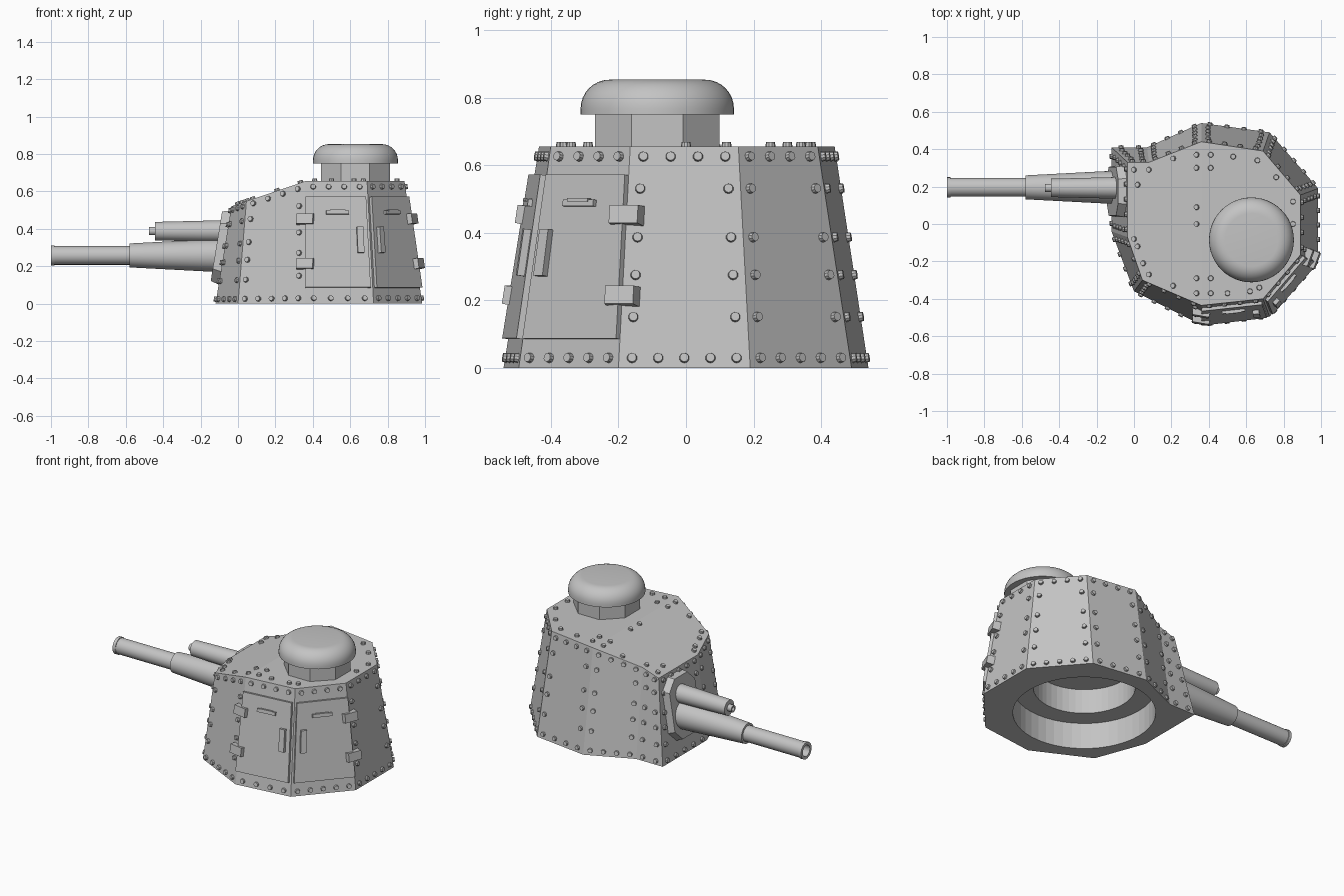
import bpy, bmesh, math
from mathutils import Vector, Matrix

cube = bpy.data.objects.get("Cube")
if cube:
    bpy.data.objects.remove(cube, do_unlink=True)

steel = bpy.data.materials.new("bare_grey_steel")
steel.use_nodes = True
GREY = (0.55, 0.55, 0.55, 1)
steel.diffuse_color = GREY
steel.node_tree.nodes["Principled BSDF"].inputs["Base Color"].default_value = GREY


def finish(name, bm, smooth=False):
    bmesh.ops.recalc_face_normals(bm, faces=bm.faces)
    mesh = bpy.data.meshes.new(name)
    bm.to_mesh(mesh)
    bm.free()
    mesh.materials.append(steel)
    ob = bpy.data.objects.new(name, mesh)
    bpy.context.collection.objects.link(ob)
    if smooth:
        bpy.ops.object.select_all(action='DESELECT')
        ob.select_set(True)
        bpy.context.view_layer.objects.active = ob
        bpy.ops.object.shade_smooth_by_angle(angle=math.radians(35))
    return ob


def lathe(name, profile, matrix, steps=40, smooth=True):
    """Revolve (radius, height) points round the local z axis."""
    bm = bmesh.new()
    vs = [bm.verts.new((r, 0, h)) for r, h in profile]
    for a, b in zip(vs, vs[1:]):
        bm.edges.new((a, b))
    bmesh.ops.spin(bm, geom=bm.verts[:] + bm.edges[:], axis=(0, 0, 1),
                   cent=(0, 0, 0), angle=math.tau, steps=steps)
    bmesh.ops.remove_doubles(bm, verts=bm.verts, dist=1e-4)
    bm.transform(matrix)
    return finish(name, bm, smooth)


def slab(name, outline, normal, thick, sink=0.01, taper=1.0):
    """Plate standing out from an outline along a normal."""
    bm = bmesh.new()
    mid = sum(outline, Vector()) / len(outline)
    low = [bm.verts.new(p - normal * sink) for p in outline]
    high = [bm.verts.new(mid + (p - mid) * taper + normal * thick) for p in outline]
    bm.faces.new(low)
    bm.faces.new(high)
    for i in range(len(low)):
        j = (i + 1) % len(low)
        bm.faces.new((low[i], low[j], high[j], high[i]))
    return finish(name, bm)


# Armoured hull: ten leaning walls, roof sloping down towards the gun
def roof_z(x):
    return 0.655 - 0.34 * max(0, 0.36 - x)


BASE = [(-.12, -.04), (0, -.36), (.36, -.54), (.725, -.495), (.985, -.2),
        (.985, .19), (.725, .49), (.36, .54), (.07, .41), (-.12, .41)]
ROOF = [(-.035, -.07), (.045, -.30), (.36, -.435), (.69, -.40), (.89, -.165),
        (.89, .155), (.69, .39), (.36, .44), (.08, .33), (-.035, .33)]
base = [Vector((x, y, 0)) for x, y in BASE]
roof = [Vector((x, y, roof_z(x))) for x, y in ROOF]
N = len(base)

bm = bmesh.new()
lo = [bm.verts.new(p) for p in base]
hi = [bm.verts.new(p) for p in roof]
bm.faces.new(lo[::-1])
bm.faces.new(hi[2:8])
bm.faces.new(hi[:3] + hi[7:])
for i in range(N):
    j = (i + 1) % N
    bm.faces.new((lo[i], lo[j], hi[j], hi[i]))
hull = finish("hull", bm)

# Stepped round opening in the underside
for radius, top in ((0.42, 0.17), (0.30, 0.33)):
    cutter = lathe("ring_cutter", [(0, -.1), (radius, -.1), (radius, top), (0, top)],
                   Matrix.Translation((0.39, 0.01, 0)), 48, False)
    cutter.hide_render = True
    mod = hull.modifiers.new("opening", 'BOOLEAN')
    mod.operation = 'DIFFERENCE'
    mod.solver = 'EXACT'
    mod.object = cutter
    bpy.context.view_layer.objects.active = hull
    bpy.ops.object.modifier_apply(modifier=mod.name)
    bpy.data.objects.remove(cutter, do_unlink=True)


def wall(i, u, v):
    j = (i + 1) % N
    return base[i].lerp(base[j], u).lerp(roof[i].lerp(roof[j], u), v)


def wall_normal(i):
    j = (i + 1) % N
    return (roof[j] - base[i]).cross(roof[i] - base[j]).normalized()


def patch(i, u0, u1, v0, v1):
    return [wall(i, u, v) for u, v in ((u0, v0), (u1, v0), (u1, v1), (u0, v1))]


# Rivets along wall edges and roof seams
rivets = bmesh.new()


def rivet(p, n):
    m = Matrix.Translation(p + n * 0.004) @ n.to_track_quat('Z', 'Y').to_matrix().to_4x4()
    bmesh.ops.create_cone(rivets, cap_ends=True, segments=10, radius1=0.016,
                          radius2=0.013, depth=0.018, matrix=m)


DOORS = (2, 3)
for i in range(N):
    n = wall_normal(i)
    for v in (0.045, 0.955):
        length = (wall(i, 1, v) - wall(i, 0, v)).length
        count = max(2, round(length / 0.085))
        for k in range(count):
            rivet(wall(i, (k + 0.5) / count, v), n)
    if i in DOORS:
        continue
    for v in (0.23, 0.42, 0.59, 0.81):
        inset = 0.036 / (wall(i, 1, v) - wall(i, 0, v)).length
        rivet(wall(i, inset, v), n)
        rivet(wall(i, 1 - inset, v), n)

up = Vector((0, 0, 1))
slope = Vector((-0.34, 0, 1)).normalized()
for x, n in ((0.335, slope), (0.41, up)):
    for y in (-.37, -.29, .30, .37):
        rivet(Vector((x, y, roof_z(x))), n)
for x, y in ((.335, 0), (.335, .09), (0, -.08), (.02, -.12), (.05, -.21), (.08, -.27),
             (.21, -.33), (0, .29), (.08, .29), (.02, .21), (.21, .35)):
    rivet(Vector((x, y, roof_z(x))), slope)
for x, y in ((.5, -.37), (.62, -.36), (.67, -.34), (.53, .36), (.66, .34),
             (.76, .25), (.85, .12), (.85, 0)):
    rivet(Vector((x, y, roof_z(x))), up)
finish("rivets", rivets, True)

# Two side doors with vision slits, upright bars and hinges
for i, flip in ((2, False), (3, True)):
    n = wall_normal(i)

    def span(a, b):
        return (1 - b, 1 - a) if flip else (a, b)

    side = "second" if flip else "first"
    slab(side + "_door", patch(i, *span(0.0, 0.965), 0.13, 0.87), n, 0.018)
    slab(side + "_visor", patch(i, *span(.32, .68), .725, .755), n, 0.032)
    slab(side + "_visor_hood", patch(i, *span(.38, .62), .745, .76), n, 0.036)
    slab(side + "_door_bar", patch(i, *span(.79, .89), .41, .62), n, 0.04)
    edge = i + 1 if flip else i
    other = wall_normal(edge if flip else edge - 1)
    out = (n + other).normalized()
    for level, v in (("lower", 0.325), ("upper", 0.69)):
        p = base[edge].lerp(roof[edge], v)
        along = out.cross(up).normalized()
        rise = along.cross(out)
        corners = [p + along * a * 0.05 + rise * b * 0.03
                   for a, b in ((-1, -1), (1, -1), (1, 1), (-1, 1))]
        slab(f"{side}_{level}_hinge", corners, out, 0.028, 0.03, 0.9)

# Gun mantlet: tall eight-sided plate on the gun wall
gun_n = wall_normal(9)
mid_y, half_w, half_h, cut = 0.175, 0.14, 0.2, 0.07
outline = []
for a, b in ((-1, -1), (1, -1), (1, 1), (-1, 1)):
    pair = [(a * half_w, b * (half_h - cut)), (a * (half_w - cut), b * half_h)]
    for y, z in (pair if a * b > 0 else pair[::-1]):
        z += 0.30
        outline.append(Vector((-.12 + .163 * z, mid_y + y, z)))
slab("mantlet", outline, gun_n, 0.045, 0.01, 0.93)

# Main gun and machine gun
to_front = Matrix.Rotation(-math.pi / 2, 4, 'Y')
lathe("main_gun", [(0, 0), (.088, 0), (.086, .16), (.064, .58), (.05, .58),
                   (.05, .98), (.054, .98), (.054, 1), (.036, 1), (.036, .88), (0, .88)],
      Matrix.Translation((0, .196, .258)) @ to_front)
lathe("machine_gun", [(0, 0), (.058, 0), (.057, .12), (.049, .445), (.022, .445),
                      (.022, .475), (.013, .475), (.013, .44), (0, .44)],
      Matrix.Translation((0, .193, .388)) @ to_front, 28)

# Cupola: eight-sided neck under a rounded cap
at_cupola = Matrix.Translation((.628, -.085, 0))
neck_r = 0.184 / math.cos(math.pi / 8)
lathe("cupola_neck", [(0, .64), (neck_r, .64), (neck_r, .76), (0, .76)],
      at_cupola @ Matrix.Rotation(math.pi / 8, 4, 'Z'), 8, False)
curve = [(.142 + .085 * math.cos(t * math.pi / 16), .767 + .086 * math.sin(t * math.pi / 16))
         for t in range(9)]
lathe("cupola_cap", [(0, .75), (.227, .75)] + curve + [(0, .853)], at_cupola, 48)
